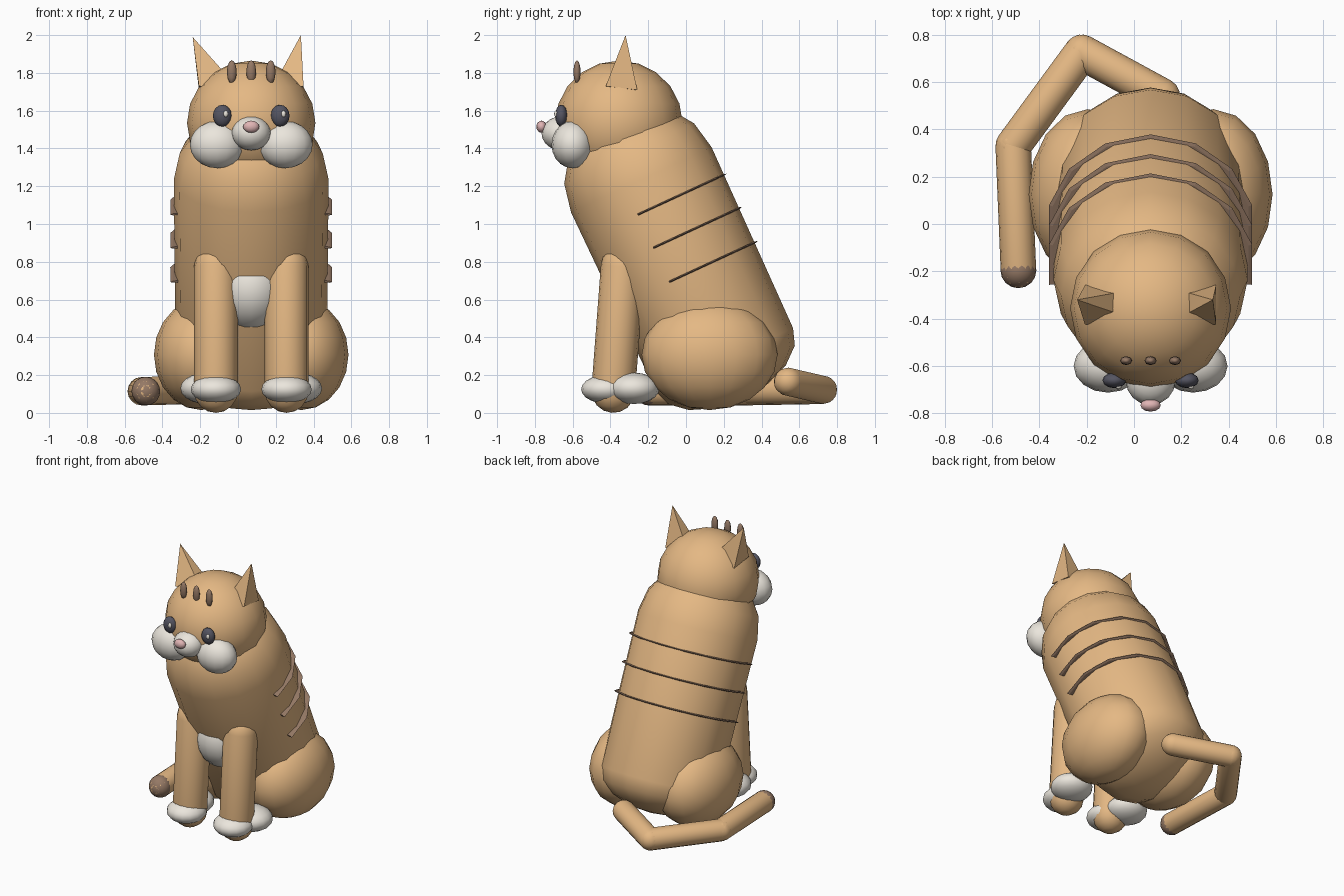
import bpy, bmesh
from math import sin, cos, pi, radians
from mathutils import Vector, Matrix

if "Cube" in bpy.data.objects:
    bpy.data.objects.remove(bpy.data.objects["Cube"])

CX = 0.07  # symmetry plane of the cat


def mat(name, c):
    m = bpy.data.materials.new(name)
    m.diffuse_color = (*c, 1)
    m.use_nodes = True
    m.node_tree.nodes["Principled BSDF"].inputs["Base Color"].default_value = m.diffuse_color
    return m


FUR = mat("fur", (0.78, 0.48, 0.23))
WHITE = mat("white_fur", (0.83, 0.79, 0.72))
BROWN = mat("brown_fur", (0.30, 0.19, 0.13))
DARK = mat("eye_dark", (0.09, 0.09, 0.12))
PINK = mat("nose_pink", (0.75, 0.46, 0.46))


def finish(bm, name, m, matrix=Matrix(), smooth=True):
    bmesh.ops.recalc_face_normals(bm, faces=bm.faces)
    for f in bm.faces:
        f.smooth = smooth
    me = bpy.data.meshes.new(name)
    bm.to_mesh(me)
    bm.free()
    me.materials.append(m)
    o = bpy.data.objects.new(name, me)
    o.matrix_world = matrix
    bpy.context.collection.objects.link(o)
    return o


def ball(name, loc, radii, m, seg=16, rings=10):
    bm = bmesh.new()
    bmesh.ops.create_uvsphere(bm, u_segments=seg, v_segments=rings, radius=1)
    bmesh.ops.scale(bm, vec=radii, verts=bm.verts)
    return finish(bm, name, m, Matrix.Translation(loc))


def lathe(name, profile, m, matrix, seg=16):
    bm = bmesh.new()
    vs = [bm.verts.new((r, 0, z)) for r, z in profile]
    es = [bm.edges.new(p) for p in zip(vs, vs[1:])]
    bmesh.ops.spin(bm, geom=vs + es, cent=(0, 0, 0), axis=(0, 0, 1),
                   angle=2 * pi, steps=seg)
    bmesh.ops.remove_doubles(bm, verts=bm.verts, dist=1e-4)
    return finish(bm, name, m, matrix)


def caps(r0, h0, z0, r1, h1, z1, n=4):
    """Profile of a rod with a rounded cap at each end."""
    a = [i * pi / 2 / n for i in range(n + 1)]
    return ([(r0 * sin(t), z0 - h0 * cos(t)) for t in a] +
            [(r1 * cos(t), z1 + h1 * sin(t)) for t in a])


def capsule(name, a, b, r, m):
    a, b = Vector(a), Vector(b)
    d = b - a
    mx = Matrix.Translation(a) @ d.to_track_quat('Z', 'Y').to_matrix().to_4x4()
    return lathe(name, caps(r, r, 0, r, r, d.length), m, mx)


# leaning body
lean = Matrix.Translation((CX, 0.275, 0.127)) @ Matrix.Rotation(radians(24.8), 4, 'X')
lathe("body", caps(0.40, 0.23, 0.17, 0.41, 0.40, 1.22), FUR, lean)
ball("belly_patch", (CX, -0.22, 0.66), (0.20, 0.24, 0.23), WHITE)

# back stripes: thin partial rings around the body
for i, d in enumerate((0.667, 0.866, 1.06)):
    bm = bmesh.new()
    start = Matrix.Rotation(pi / 2 - 1.8, 3, 'Z')
    vs = [bm.verts.new(start @ Vector((0.405 + 0.03 * cos(t), 0, 0.006 * sin(t))))
          for t in (k * pi / 3 for k in range(6))]
    f = bm.faces.new(vs)
    es = list(f.edges)
    bmesh.ops.spin(bm, geom=vs + es, cent=(0, 0, 0), axis=(0, 0, 1), angle=3.6, steps=8)
    bmesh.ops.holes_fill(bm, edges=bm.edges)
    bmesh.ops.scale(bm, vec=(1.01, 0.97, 1), verts=bm.verts)
    finish(bm, f"back_stripe_{i + 1}", BROWN,
           lean @ Matrix.Translation((0, 0, d)), smooth=False)

# head and face
ball("head", (CX, -0.355, 1.535), (0.34, 0.337, 0.33), FUR)
ball("muzzle", (CX, -0.66, 1.48), (0.105, 0.105, 0.09), WHITE)
ball("nose", (CX, -0.765, 1.515), (0.043, 0.027, 0.032), PINK, 12, 8)
for i in (-1, 0, 1):
    ball(f"forehead_stripe_{i + 2}", (CX + i * 0.103, -0.577, 1.805),
         (0.026, 0.019, 0.062), BROWN, 8, 6)

# paired parts
for s, side in ((-1, "left"), (1, "right")):
    ball(f"cheek_{side}", (CX + s * 0.18, -0.60, 1.42), (0.145, 0.112, 0.125), WHITE)
    ball(f"eye_{side}", (CX + s * 0.153, -0.66, 1.573), (0.05, 0.033, 0.058), DARK, 12, 8)
    ball(f"eye_glint_{side}", (CX + s * 0.153 + 0.018, -0.688, 1.583),
         (0.013, 0.010, 0.018), WHITE, 8, 6)
    capsule(f"front_leg_{side}", (CX + s * 0.187, -0.385, 0.116),
            (CX + s * 0.187, -0.335, 0.775), 0.116, FUR)
    ball(f"front_paw_{side}", (CX + s * 0.187, -0.42, 0.125), (0.133, 0.135, 0.076), WHITE)
    ball(f"thigh_{side}", (CX + s * 0.265, 0.125, 0.308), (0.25, 0.36, 0.293), FUR)
    ball(f"hind_paw_{side}", (CX + s * 0.235, -0.275, 0.13), (0.14, 0.135, 0.083), WHITE)

    # ear: four sided pyramid sunk into the head
    tip, inner = ((-0.24, -0.32, 1.99), 0.06) if s < 0 else ((0.333, -0.32, 2.0), 0.105)
    bm = bmesh.new()
    out = CX + s * 0.277
    base = [bm.verts.new(p) for p in ((out, -0.258, 1.71), (out, -0.425, 1.73),
                                      (CX + s * inner, -0.405, 1.71),
                                      (CX + s * inner, -0.275, 1.71))]
    top = bm.verts.new(tip)
    bm.faces.new(base)
    for k in range(4):
        bm.faces.new((base[k], base[(k + 1) % 4], top))
    finish(bm, f"ear_{side}", FUR, smooth=False)

# tail curling round the left side
path = [(0.12, 0.54, 0.165), (-0.22, 0.725, 0.122), (-0.51, 0.33, 0.115), (-0.488, -0.195, 0.115)]
for i, (a, b) in enumerate(zip(path, path[1:])):
    capsule(f"tail_segment_{i + 1}", a, b, 0.075, FUR)
ball("tail_tip", path[-1], (0.076, 0.076, 0.076), BROWN)
